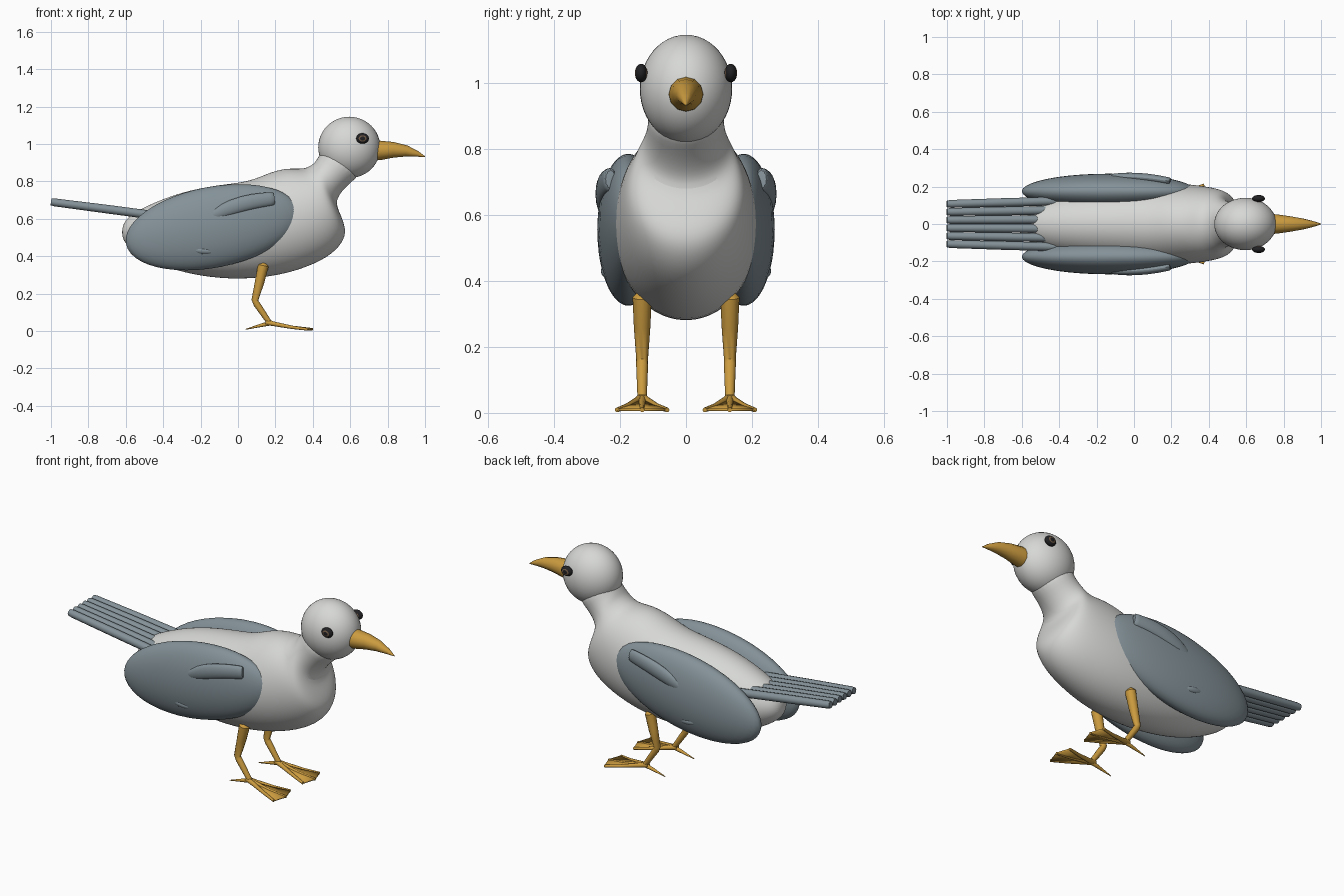
import bpy, bmesh, math
from mathutils import Vector, Matrix

cube = bpy.data.objects.get("Cube")
if cube:
    bpy.data.objects.remove(cube, do_unlink=True)


def material(name, r, g, b):
    m = bpy.data.materials.new(name)
    m.use_nodes = True
    m.diffuse_color = (r, g, b, 1)
    bsdf = m.node_tree.nodes["Principled BSDF"]
    bsdf.inputs["Base Color"].default_value = (r, g, b, 1)
    bsdf.inputs["Roughness"].default_value = 0.6
    return m


WHITE = material("soft white", 0.68, 0.69, 0.67)
GREY = material("wing grey", 0.23, 0.285, 0.315)
GOLD = material("golden yellow", 0.6, 0.33, 0.05)
BLACK = material("eye black", 0.015, 0.015, 0.017)
BROWN = material("iris brown", 0.16, 0.1, 0.06)
parts = []


def finish(name, bm, *mats):
    bmesh.ops.recalc_face_normals(bm, faces=bm.faces)
    me = bpy.data.meshes.new(name)
    bm.to_mesh(me)
    bm.free()
    for m in mats:
        me.materials.append(m)
    ob = bpy.data.objects.new(name, me)
    bpy.context.collection.objects.link(ob)
    parts.append(ob)
    return ob


def loft(name, rings, mat, sides=12, levels=0):
    """Skin elliptical rings, each given as centre, up axis and side axis."""
    bm = bmesh.new()
    loops = []
    for c, up, side in rings:
        angles = [math.tau * i / sides for i in range(sides)]
        loops.append([bm.verts.new(c + up * math.cos(a) + side * math.sin(a)) for a in angles])
    for a, b in zip(loops, loops[1:]):
        for i in range(sides):
            j = (i + 1) % sides
            bm.faces.new((a[i], a[j], b[j], b[i]))
    bm.faces.new(loops[0])
    bm.faces.new(loops[-1])
    ob = finish(name, bm, mat)
    if levels:
        sub = ob.modifiers.new("smooth", "SUBSURF")
        sub.levels = sub.render_levels = levels
    return ob


def tube(name, points, mat, flat=1.0, levels=0):
    """Tapered tube along (x, y, z, radius) points; flat scales its y width."""
    pos = [Vector(p[:3]) for p in points]
    rings = []
    for i, p in enumerate(points):
        t = (pos[min(i + 1, len(pos) - 1)] - pos[max(i - 1, 0)]).normalized()
        up = t.cross(Vector((0, 1, 0))).normalized()
        rings.append((pos[i], up * p[3], up.cross(t) * p[3] * flat))
    return loft(name, rings, mat, levels=levels)


def ellipsoid(name, centre, radii, mats, tilt=0.0, pole_y=False):
    bm = bmesh.new()
    bmesh.ops.create_uvsphere(bm, u_segments=40, v_segments=24, radius=1)
    if pole_y:
        bmesh.ops.rotate(bm, verts=bm.verts, matrix=Matrix.Rotation(math.pi / 2, 3, "X"))
    if len(mats) > 1:  # ring of second colour around the y pole
        for f in bm.faces:
            c = f.calc_center_median()
            f.material_index = int(0.38 < math.hypot(c.x, c.z) < 0.62)
    m = Matrix.Translation(centre) @ Matrix.Rotation(tilt, 4, "Y") @ Matrix.Diagonal((*radii, 1))
    bmesh.ops.transform(bm, matrix=m, verts=bm.verts)
    return finish(name, bm, *mats)


# Body and neck: top x, z, bottom x, z, half width
profile = [
    (-.62, .55, -.62, .51, .02), (-.60, .605, -.605, .465, .07),
    (-.5, .668, -.52, .402, .13), (-.3, .748, -.34, .318, .18),
    (-.1, .785, -.1, .275, .21), (.06, .8, .12, .278, .22),
    (.16, .848, .32, .318, .22), (.25, .872, .49, .393, .205),
    (.31, .87, .565, .475, .19), (.35, .87, .58, .54, .175),
    (.38, .88, .55, .62, .158), (.41, .9, .522, .68, .14),
    (.425, .925, .54, .73, .124), (.44, .95, .6, .793, .115),
    (.46, 1.0, .69, .865, .116)]
rings = []
for tx, tz, bx, bz, w in profile:
    top, bottom = Vector((tx, 0, tz)), Vector((bx, 0, bz))
    rings.append(((top + bottom) / 2, (top - bottom) / 2, Vector((0, w, 0))))
loft("body", rings, WHITE, sides=24, levels=2)

# Head and beak
ellipsoid("head", (.595, 0, .982), (.166, .14, .164), [WHITE])
tube("beak", [(.72, 0, .965, .053), (.76, 0, .966, .052), (.83, 0, .969, .042),
              (.9, 0, .963, .03), (.96, 0, .947, .015), (1, 0, .932, .002)], GOLD)

# Tail feathers
for i in range(6):
    k = i - 2.5
    tube(f"tail_feather_{i + 1}", [(-.42, k * .049, .615, .023), (-.7, k * .046, .652, .023),
                                   (-.98, k * .043, .688, .021), (-1, k * .043, .691, .018)], GREY)

for side, s in (("left", 1), ("right", -1)):
    # Eye with iris ring
    ellipsoid(side + "_eye", (.666, s * .136, 1.03), (.034, .019, .028), [BLACK, BROWN], pole_y=True)

    # Wing with raised shoulder feather
    ellipsoid(side + "_wing", (-.135, s * .175, .555), (.472, .094, .216), [GREY], tilt=-.19)
    tube(side + "_shoulder_feather",
         [(.195, s * .228, .708, .036), (.185, s * .23, .707, .038), (.08, s * .248, .695, .043),
          (-.03, s * .253, .665, .045), (-.12, s * .253, .625, .032), (-.17, s * .25, .6, .008)],
         GREY, flat=.55, levels=1)
    ellipsoid(side + "_wing_bump", (-.19, s * .238, .43), (.06, .02, .02), [GREY], tilt=.1)

    # Leg
    y = s * .133
    tube(side + "_leg", [(.14, y, .365, .015), (.135, y, .35, .029), (.115, y, .26, .025),
                         (.09, y, .165, .018), (.1, y, .145, .018), (.17, y, .042, .014)], GOLD)

    # Toes
    tube(side + "_back_toe", [(.185, y, .045, .013), (.12, y, .03, .009), (.04, y, .009, .002)], GOLD)
    toes = []
    for n, k in (("inner", -s), ("middle", 0), ("outer", s)):
        reach = .4 - .025 * abs(k)
        path = [(.15, y, .047, .014), (.2, y + k * .014, .037, .012),
                (.29, y + k * .045, .02, .009), (reach, y + k * .076, .009, .007)]
        tube(f"{side}_{n}_toe", path, GOLD)
        toes.append(path)

    # Webbing stretched between neighbouring toes
    bm = bmesh.new()
    rows = [[bm.verts.new(p[:3]) for p in path] for path in toes]
    for a, b in zip(rows, rows[1:]):
        for i in range(1, len(a) - 1):
            bm.faces.new((a[i], a[i + 1], b[i + 1], b[i]))
    web = finish(side + "_web", bm, GOLD)
    solid = web.modifiers.new("thickness", "SOLIDIFY")
    solid.thickness, solid.offset = .008, 0

# Smooth shading with crisp edges
bpy.ops.object.select_all(action="DESELECT")
for ob in parts:
    ob.select_set(True)
bpy.context.view_layer.objects.active = parts[0]
bpy.ops.object.shade_smooth_by_angle(angle=math.radians(40))
